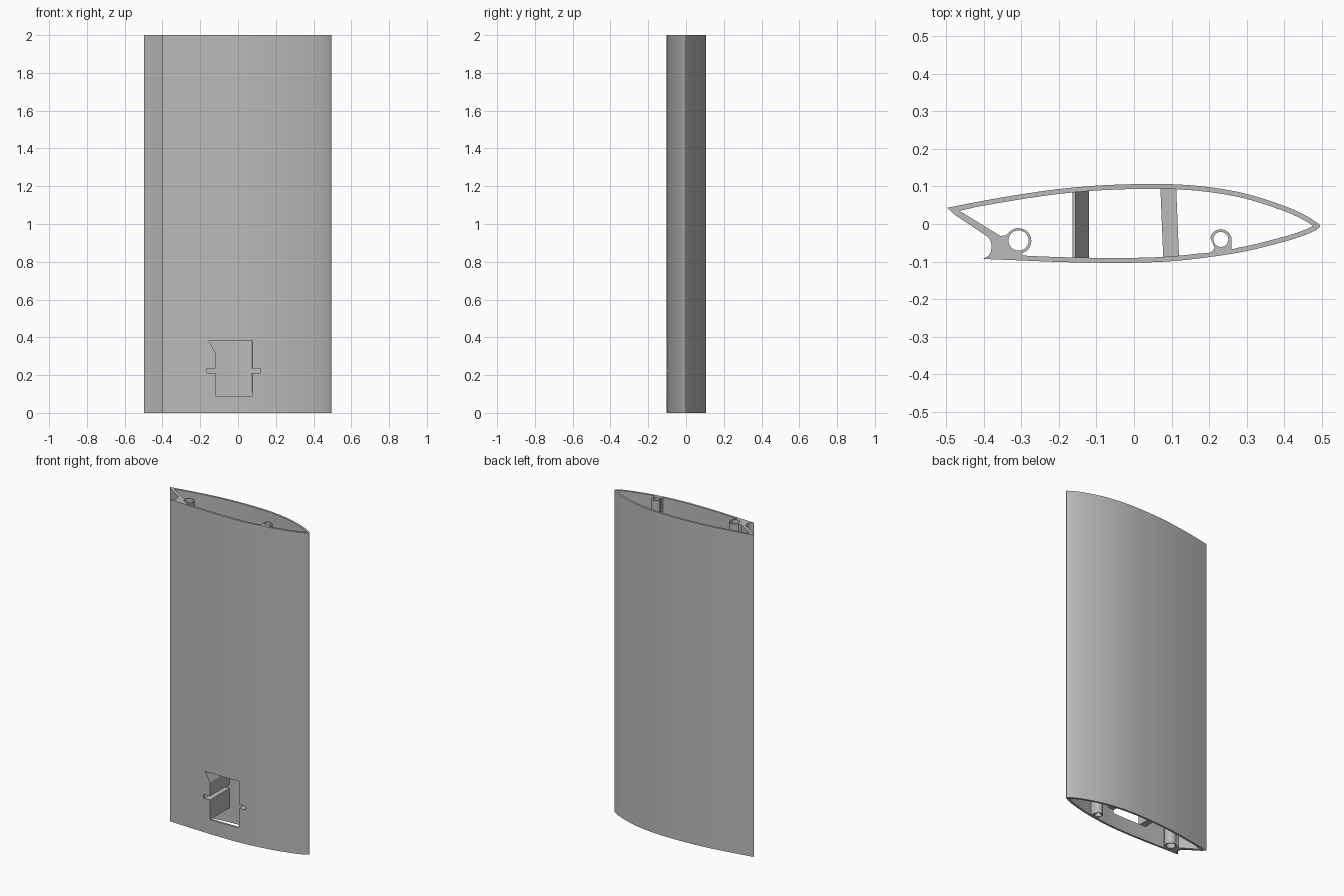
import bpy, bmesh, math
from mathutils import Vector

cube = bpy.data.objects.get("Cube")
if cube:
    bpy.data.objects.remove(cube)

grey = bpy.data.materials.new("satin grey")
grey.use_nodes = True
grey.diffuse_color = (0.5, 0.5, 0.5, 1)
grey.node_tree.nodes["Principled BSDF"].inputs["Base Color"].default_value = (0.5, 0.5, 0.5, 1)


def spline(points, steps=4):
    """Smooth curve through the points."""
    p = [Vector(q) for q in points]
    p = [2 * p[0] - p[1]] + p + [2 * p[-1] - p[-2]]
    out = []
    for i in range(1, len(p) - 2):
        a, b, c, d = p[i - 1:i + 3]
        for k in range(steps):
            t = k / steps
            out.append(0.5 * (2 * b + (c - a) * t + (2 * a - 5 * b + 4 * c - d) * t * t
                              + (3 * b - a - 3 * c + d) * t ** 3))
    return out + [p[-2]]


def arc(cx, cy, r, start, end, n):
    angles = [math.radians(start + (end - start) * i / n) for i in range(n + 1)]
    return [Vector((cx + r * math.cos(a), cy + r * math.sin(a))) for a in angles]


def inset(points, d):
    """Offset a clockwise open line inwards."""
    out = []
    for i, q in enumerate(points):
        t = points[min(i + 1, len(points) - 1)] - points[max(i - 1, 0)]
        out.append(q + Vector((t.y, -t.x)).normalized() * d)
    return out


def extrusion(name, loops, height):
    """Stand a 2D outline with holes up as a solid."""
    cu = bpy.data.curves.new(name, 'CURVE')
    cu.dimensions = '2D'
    cu.fill_mode = 'BOTH'
    cu.extrude = height / 2
    for loop in loops:
        s = cu.splines.new('POLY')
        s.points.add(len(loop) - 1)
        for pt, q in zip(s.points, loop):
            pt.co = (q[0], q[1], 0, 1)
        s.use_cyclic_u = True
    ob = bpy.data.objects.new(name, cu)
    bpy.context.collection.objects.link(ob)
    bpy.ops.object.select_all(action='DESELECT')
    ob.select_set(True)
    bpy.context.view_layer.objects.active = ob
    bpy.ops.object.convert(target='MESH')
    ob = bpy.context.view_layer.objects.active
    bm = bmesh.new()
    bm.from_mesh(ob.data)
    bmesh.ops.translate(bm, verts=bm.verts, vec=(0, 0, height / 2))
    bmesh.ops.remove_doubles(bm, verts=bm.verts, dist=1e-5)
    bmesh.ops.recalc_face_normals(bm, faces=bm.faces)
    bm.to_mesh(ob.data)
    bm.free()
    ob.data.materials.clear()
    ob.data.materials.append(grey)
    return ob


def prism(name, outline, y0, y1, skew=0.0):
    """Extrude an x-z outline along y, leaning by skew in x at the far end."""
    bm = bmesh.new()
    near = [bm.verts.new((x, y0, z)) for x, z in outline]
    far = [bm.verts.new((x + skew, y1, z)) for x, z in outline]
    bm.faces.new(near)
    bm.faces.new(far[::-1])
    for i in range(len(outline)):
        j = (i + 1) % len(outline)
        bm.faces.new((near[j], near[i], far[i], far[j]))
    bmesh.ops.recalc_face_normals(bm, faces=bm.faces)
    me = bpy.data.meshes.new(name)
    bm.to_mesh(me)
    bm.free()
    me.materials.append(grey)
    ob = bpy.data.objects.new(name, me)
    bpy.context.collection.objects.link(ob)
    return ob


def box(x0, x1, z0, z1):
    return [(x0, z0), (x1, z0), (x1, z1), (x0, z1)]


# Wing section: skin runs clockwise from trailing edge over the nose and back
skin = spline([(-.497, .043), (-.4, .062), (-.3, .079), (-.2, .093), (-.1, .102), (0, .106),
               (.1, .106), (.2, .098), (.3, .08), (.4, .048), (.45, .026), (.48, .008),
               (.495, -.005), (.48, -.018), (.45, -.031), (.4, -.047), (.3, -.072),
               (.2, -.088), (.1, -.099), (0, -.103), (-.1, -.103), (-.2, -.101),
               (-.3, -.097), (-.402, -.093)])
cove = spline([(-.402, -.093), (-.386, -.083), (-.379, -.066), (-.381, -.047), (-.389, -.034)])
outer = skin + cove[1:] + [Vector((-.475, .023))]

# Cavity outline, wrapping around the two screw tubes
lining = inset(skin, 0.013)
nose = max(range(len(lining)), key=lambda i: lining[i].x)
upper = [q for q in lining[:nose] if q.x > -.44]
lower = lining[nose:]
inner = [Vector((-.464, .035))] + upper
inner += [q for q in lower if q.x > .265] + [Vector((.26, -.068))]
inner += arc(.231, -.043, .029, 0, 165, 10)
inner += [Vector((.214, -.062)), Vector((.21, -.072)), Vector((.2, -.077))]
inner += [q for q in lower if -.28 < q.x < .19] + [Vector((-.293, -.084)), Vector((-.298, -.078))]
inner += arc(-.307, -.045, .034, -55, 135, 14)
inner += [Vector((-.34, -.03)), Vector((-.355, -.032))]

shell = extrusion("wing_shell", [
    outer, inner,
    arc(-.307, -.044, .027, 0, 345, 23),
    arc(.231, -.041, .02, 0, 345, 23)], 2.0)

# Access opening with slots, cut through the front skin
cuts = [[(-.12, .09), (.078, .09), (.078, .38), (-.155, .38), (-.12, .32)],
        box(-.165, -.1, .212, .235), box(.06, .12, .212, .235)]
for i, outline in enumerate(cuts):
    cutter = prism("opening_cutter_%d" % i, outline, -.2, -.05)
    cutter.hide_render = True
    mod = shell.modifiers.new("opening", 'BOOLEAN')
    mod.operation = 'DIFFERENCE'
    mod.solver = 'EXACT'
    mod.object = cutter
    bpy.context.view_layer.objects.active = shell
    bpy.ops.object.modifier_apply(modifier=mod.name)
    bpy.data.objects.remove(cutter)

bpy.ops.object.select_all(action='DESELECT')
shell.select_set(True)
bpy.ops.object.shade_smooth_by_angle(angle=math.radians(30))

# Ribs beside the opening, each split by its slot
prism("right_rib_lower", box(-.16, -.12, .09, .212), -.097, .092)
prism("right_rib_upper", [(-.163, .235), (-.12, .235), (-.12, .32), (-.155, .38), (-.163, .38)],
      -.097, .092)
prism("left_rib_lower", box(.078, .12, .11, .212), -.094, .1, -.008)
prism("left_rib_upper", box(.078, .12, .235, .38), -.094, .1, -.008)
